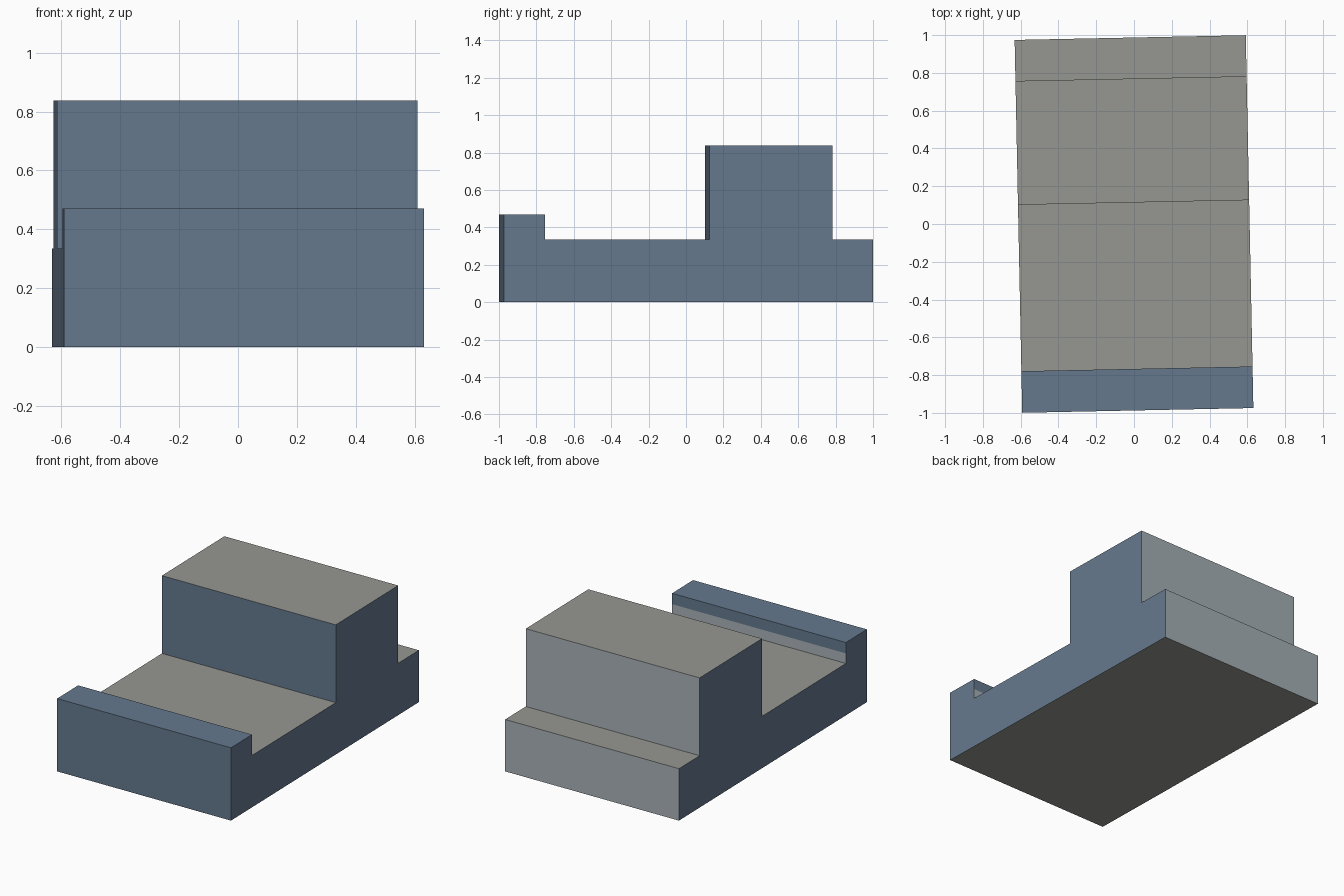
import bpy, bmesh, math
from mathutils import Matrix

if "Cube" in bpy.data.objects:
    bpy.data.objects.remove(bpy.data.objects["Cube"])


def material(name, rgb):
    m = bpy.data.materials.new(name)
    m.diffuse_color = (*rgb, 1)
    m.use_nodes = True
    m.node_tree.nodes["Principled BSDF"].inputs["Base Color"].default_value = m.diffuse_color
    return m


HALF_W = 0.612          # half width across x
TURN = math.radians(1.17)  # slight turn of the whole block about z
BLUE, ROOF, REAR = range(3)

# Side profile (y, z), from the front foot round to the back foot
PROFILE = [
    (-0.987, 0.0), (-0.987, 0.47), (-0.767, 0.47), (-0.767, 0.40),
    (-0.767, 0.335), (0.114, 0.335), (0.114, 0.837), (0.77, 0.837),
    (0.77, 0.335), (0.987, 0.335), (0.987, 0.0),
]

# Stepped building body: profile extruded across x
bm = bmesh.new()
outline = [bm.verts.new((-HALF_W, y, z)) for y, z in PROFILE]
side = bm.faces.new(outline)
result = bmesh.ops.extrude_face_region(bm, geom=[side])
moved = [g for g in result["geom"] if isinstance(g, bmesh.types.BMVert)]
bmesh.ops.translate(bm, verts=moved, vec=(2 * HALF_W, 0, 0))
if not any(f.normal.x < -0.9 or len(f.verts) > 4 and f.calc_center_median().x < 0 for f in bm.faces):
    bm.faces.new([v for v in outline])
bmesh.ops.recalc_face_normals(bm, faces=bm.faces[:])

# Colours by direction: roofs and underside grey, rear walls pale, rest blue
for f in bm.faces:
    f.normal_update()
    c = f.calc_center_median()
    n = f.normal
    on_front_ledge = c.y < -0.75 and c.z > 0.41
    if abs(n.z) > 0.9:
        f.material_index = BLUE if on_front_ledge else ROOF
    elif n.y > 0.9:
        f.material_index = BLUE if on_front_ledge else REAR
    else:
        f.material_index = BLUE

bmesh.ops.transform(bm, matrix=Matrix.Rotation(TURN, 4, 'Z'), verts=bm.verts[:])

mesh = bpy.data.meshes.new("stepped_building")
bm.to_mesh(mesh)
bm.free()
for m in (material("slate blue wall", (0.13, 0.19, 0.268)),
          material("warm grey roof", (0.305, 0.31, 0.283)),
          material("pale grey rear wall", (0.39, 0.44, 0.465))):
    mesh.materials.append(m)
body = bpy.data.objects.new("stepped_building", mesh)
bpy.context.collection.objects.link(body)
